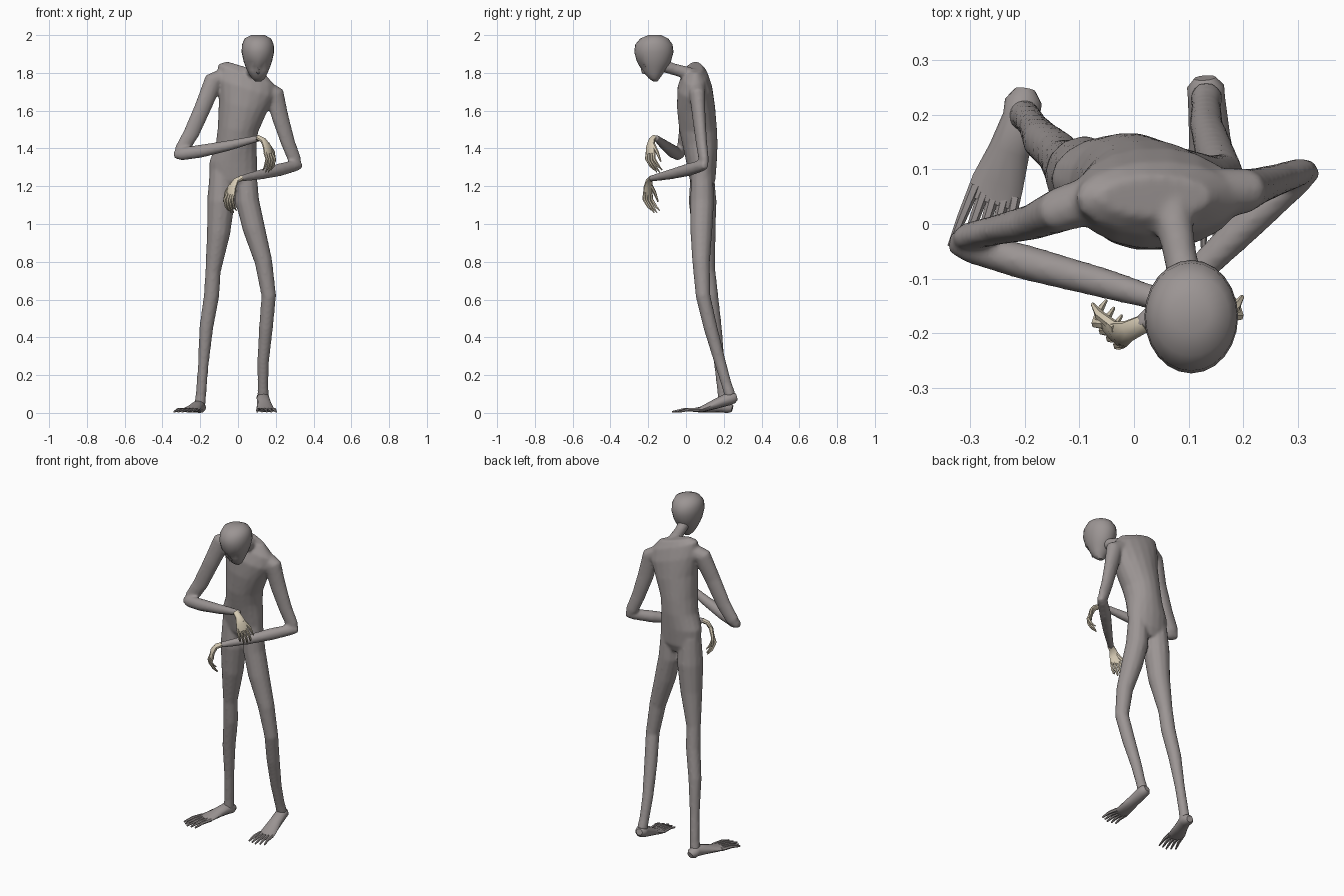
import bpy, bmesh, math
from mathutils import Vector as V

def material(name, c):
    m = bpy.data.materials.new(name)
    m.diffuse_color = (*c, 1)
    return m

GREY = material("warm grey skin", (0.33, 0.3, 0.295))
CREAM = material("pale cream hands", (0.68, 0.6, 0.46))

def skin_rings(bm, rings):
    """Bridge successive rings of points and cap both ends."""
    vs = [[bm.verts.new(p) for p in r] for r in rings]
    n = len(vs[0])
    for a, b in zip(vs, vs[1:]):
        for i in range(n):
            bm.faces.new((a[i], a[(i + 1) % n], b[(i + 1) % n], b[i]))
    bm.faces.new(vs[0][::-1])
    bm.faces.new(vs[-1])

def finish(bm, name, mat):
    bmesh.ops.recalc_face_normals(bm, faces=bm.faces)
    me = bpy.data.meshes.new(name)
    bm.to_mesh(me)
    bm.free()
    me.materials.append(mat)
    ob = bpy.data.objects.new(name, me)
    bpy.context.collection.objects.link(ob)
    return ob

def add_tube(bm, path, ref=(0, 0, 1), n=12):
    """Path of (x, y, z, half width[, half height]) swept with round sections."""
    pts = [V(p[:3]) for p in path]
    rings = []
    for i, p in enumerate(path):
        d = (pts[min(i + 1, len(pts) - 1)] - pts[max(i - 1, 0)]).normalized()
        s = d.cross(V(ref)).normalized()
        u = s.cross(d)
        rw, rh = p[3], p[-1]
        rings.append([pts[i] + s * rw * math.cos(t) + u * rh * math.sin(t)
                      for t in (2 * math.pi * k / n for k in range(n))])
    skin_rings(bm, rings)

def tube(name, path, ref=(0, 0, 1), n=12):
    bm = bmesh.new()
    add_tube(bm, path, ref, n)
    return finish(bm, name, GREY)

def stack(name, rows, n):
    """Level ellipses (cx, cy, z, rx, ry, slope along x)."""
    bm = bmesh.new()
    skin_rings(bm, [[V((cx + rx * math.cos(t), cy + ry * math.sin(t),
                        z + sl * rx * math.cos(t)))
                     for t in (2 * math.pi * k / n for k in range(n))]
                    for cx, cy, z, rx, ry, sl in rows])
    return finish(bm, name, GREY)

# torso, leaning toward the lower shoulder
body = [stack("torso", [
    (-.025, .09, 1.18, .085, .045, 0), (-.025, .088, 1.23, .127, .068, 0),
    (-.025, .082, 1.33, .127, .082, 0), (-.01, .074, 1.42, .108, .094, 0),
    (0, .064, 1.5, .107, .101, -.12), (.025, .053, 1.62, .127, .102, -.25),
    (.04, .047, 1.72, .154, .093, -.33), (.045, .047, 1.79, .15, .068, -.38),
    (.04, .05, 1.83, .1, .038, -.3)], 18)]

# neck and bowed head
body.append(tube("neck", [(.065, .05, 1.775, .045), (.075, -.005, 1.803, .034),
                          (.085, -.06, 1.818, .031), (.1, -.13, 1.84, .034)]))
head = stack("head", [
    (.108, -.163, 1.755, .016, .012, 0), (.108, -.168, 1.772, .035, .03, 0),
    (.106, -.17, 1.795, .048, .048, 0), (.105, -.17, 1.815, .058, .062, 0),
    (.105, -.17, 1.835, .066, .076, 0), (.105, -.17, 1.86, .075, .09, 0),
    (.105, -.17, 1.91, .086, .104, 0), (.105, -.17, 1.95, .084, .099, 0),
    (.105, -.168, 1.982, .07, .074, 0), (.105, -.165, 2, .036, .034, 0)], 24)
for v in head.data.vertices:          # sunken eye sockets
    for ex in (.075, .137):
        r = (v.co - V((ex, -.235, 1.832))).length
        if r < .03:
            v.co.y += .02 * (1 - r / .03)
tube("nose", [(.106, -.238, 1.835, .004), (.107, -.226, 1.803, .009),
              (.107, -.205, 1.797, .006)], (1, 0, 0), 6)

# legs
body.append(tube("straight_leg", [
    (-.088, .085, 1.28, .062), (-.09, .088, 1.12, .074), (-.103, .095, .95, .062),
    (-.132, .115, .75, .041), (-.14, .13, .62, .041), (-.168, .153, .45, .037),
    (-.184, .178, .25, .028), (-.196, .195, .1, .028), (-.203, .2, .03, .03)], (0, 1, 0)))
body.append(tube("bent_leg", [
    (.04, .085, 1.28, .058), (.05, .085, 1.12, .063), (.083, .081, .98, .06),
    (.135, .08, .8, .047), (.163, .09, .62, .039), (.148, .13, .45, .037),
    (.133, .18, .27, .031), (.132, .215, .15, .028), (.133, .235, .09, .03)], (0, 1, 0)))

def foot(name, heel, ankle, ball, reach):
    """Foot with five spread toes; reach is the toe vector."""
    heel, ankle, ball, reach = map(V, (heel, ankle, ball, reach))
    bm = bmesh.new()
    mid = (ankle + ball) / 2
    end = ball + reach * .25
    add_tube(bm, [(*heel, .02, .018), (*heel.lerp(ankle, .4), .034, .03),
                  (*ankle, .034, .034), (*mid, .038, .026),
                  (*ball, .048, .015), (*end, .05, .009)])
    side = reach.cross(V((0, 0, 1))).normalized()
    for k in range(-2, 3):
        a = ball + side * k * .019 + reach * .1
        b = ball + side * k * .025 + reach * (1 - .06 * abs(k))
        m = a.lerp(b, .55) + V((0, 0, .004))
        b.z = .006
        add_tube(bm, [(*a, .011), (*m, .009), (*b, .005)], n=6)
    return finish(bm, name, GREY)

foot("flat_foot", (-.2, .245, .022), (-.207, .195, .036), (-.25, .075, .017),
     (-.045, -.148, -.008))
foot("raised_foot", (.13, .268, .085), (.133, .23, .075), (.145, .08, .018),
     (.008, -.13, -.009))

# arms folded across the body
body.append(tube("high_upper_arm", [
    (-.075, .045, 1.775, .045, .05), (-.13, .028, 1.757, .042, .052),
    (-.185, .004, 1.62, .033, .046), (-.247, -.01, 1.48, .028, .043),
    (-.3, -.022, 1.392, .026, .038), (-.326, -.03, 1.355, .016)]))
body.append(tube("high_forearm", [
    (-.338, -.033, 1.365, .018), (-.3, -.042, 1.37, .03, .034), (-.2, -.07, 1.385, .033, .035),
    (-.05, -.11, 1.415, .028), (.122, -.16, 1.457, .017)]))
body.append(tube("low_upper_arm", [
    (.13, .055, 1.72, .05), (.195, .06, 1.685, .043, .052), (.225, .069, 1.56, .034, .046),
    (.265, .082, 1.43, .029, .039), (.3, .094, 1.34, .026, .036), (.32, .1, 1.3, .018)]))
body.append(tube("low_forearm", [
    (.334, .105, 1.31, .018), (.3, .083, 1.308, .029, .031), (.22, .013, 1.287, .033, .034),
    (.12, -.085, 1.262, .027), (.01, -.188, 1.24, .017)]))

# fuse torso, neck, legs and arms into one seamless skin
for ob in body:
    ob.select_set(True)
bpy.context.view_layer.objects.active = body[0]
bpy.ops.object.join()
skin = bpy.context.view_layer.objects.active
skin.name = "body"
fuse = skin.modifiers.new("fuse", 'REMESH')
fuse.mode = 'VOXEL'
fuse.voxel_size = .008
relax = skin.modifiers.new("relax", 'SMOOTH')
relax.factor, relax.iterations = .5, 6
for m in ("fuse", "relax"):
    bpy.ops.object.modifier_apply(modifier=m)
if not skin.data.materials:
    skin.data.materials.append(GREY)

def hand(name, wrist, m):
    """Drooping hand; m = 1 or -1 chooses which way it points along x."""
    w = V(wrist)
    def at(x, y, z, across=0):
        return w + V((m * (x + across * .7), y + across * .7, z))
    bm = bmesh.new()
    spread = (m * .7, .7, 0)
    # palm: thin across its normal, wide along the spread direction
    add_tube(bm, [(*at(-.012, .004, .002), .014, .017), (*at(.018, -.01, -.012), .013, .02),
                  (*at(.038, -.016, -.045), .012, .03), (*at(.047, -.017, -.085), .01, .032)],
             spread, 10)
    # four curled fingers
    for k in (-1.5, -.5, .5, 1.5):
        d = .012 * abs(k)
        add_tube(bm, [(*at(.044, -.016, -.075, k * .016), .009),
                      (*at(.058, -.017, -.12 + d / 2, k * .019), .0085),
                      (*at(.05, .007, -.16 + d / 2, k * .02), .007),
                      (*at(.038, .025, -.188 + d, k * .02), .003)], spread, 6)
    # thumb
    add_tube(bm, [(*at(.03, -.015, -.03, .015), .011), (*at(.04, -.012, -.075, .045), .009),
                  (*at(.045, .0, -.125, .055), .004)], spread, 6)
    return finish(bm, name, CREAM)

hand("high_hand", (.115, -.172, 1.456), 1)
hand("low_hand", (.008, -.186, 1.242), -1)

# smooth shading with sharp edges kept
for ob in bpy.context.scene.objects:
    ob.select_set(True)
    bpy.context.view_layer.objects.active = ob
bpy.ops.object.shade_smooth_by_angle(angle=math.radians(45))
